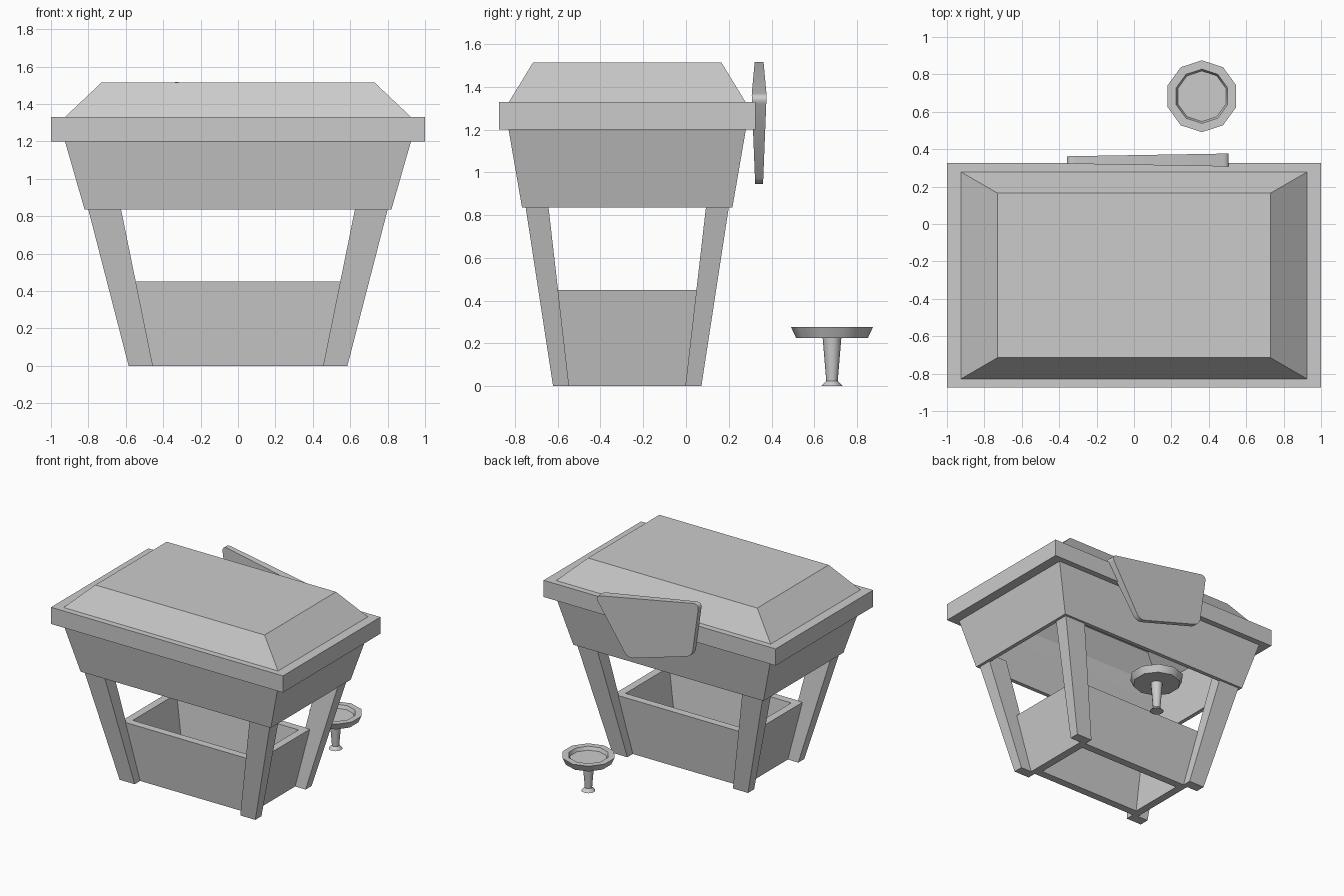
import bpy, bmesh
from math import radians, pi, cos, sin

if "Cube" in bpy.data.objects:
    bpy.data.objects.remove(bpy.data.objects["Cube"])

CY = -0.275  # centre of the booth in y


def finish(name, bm, smooth=None):
    bmesh.ops.recalc_face_normals(bm, faces=bm.faces[:])
    me = bpy.data.meshes.new(name)
    bm.to_mesh(me)
    bm.free()
    ob = bpy.data.objects.new(name, me)
    bpy.context.collection.objects.link(ob)
    if smooth:
        bpy.ops.object.select_all(action='DESELECT')
        ob.select_set(True)
        bpy.context.view_layer.objects.active = ob
        bpy.ops.object.shade_smooth_by_angle(angle=radians(smooth))
    return ob


def rect(x0, x1, y0, y1, z):
    return [(x0, y0, z), (x1, y0, z), (x1, y1, z), (x0, y1, z)]


def loft(name, loops, tube=False, smooth=None):
    """Bridge point loops; cap the ends, or join last to first for a tube."""
    bm = bmesh.new()
    rings = [[bm.verts.new(p) for p in lp] for lp in loops]
    pairs = list(zip(rings, rings[1:]))
    if tube:
        pairs.append((rings[-1], rings[0]))
    n = len(rings[0])
    for a, b in pairs:
        for i in range(n):
            j = (i + 1) % n
            bm.faces.new((a[i], a[j], b[j], b[i]))
    if not tube:
        bm.faces.new(rings[0])
        bm.faces.new(rings[-1])
    return finish(name, bm, smooth)


def box_loops(profile):
    return [rect(-hx, hx, CY - hy, CY + hy, z) for hx, hy, z in profile]


# Roof: hollow hipped shell
loft("roof", box_loops([(.90, .525, 1.33), (.715, .425, 1.495)][::-1]
                       + [(.925, .553, 1.33), (.73, .44, 1.515)]))

# Overhanging band and flared upper wall
loft("roof_band", box_loops([(1, .6, 1.2), (1, .6, 1.33), (.895, .525, 1.33), (.895, .525, 1.2)]), tube=True)
loft("upper_wall", box_loops([(.82, .492, .835), (.925, .555, 1.2), (.895, .525, 1.2), (.79, .462, .835)]), tube=True)

# Open basin between the legs
loft("lower_wall", box_loops([(.495, .28, 0), (.585, .33, .45), (.525, .27, .45), (.435, .22, 0)]), tube=True)

# Splayed, tapered legs
top = 0.90
k = top / 0.835
for sx, side in ((-1, "left"), (1, "right")):
    for sy, end in ((-1, "front"), (1, "back")):
        def foot(xi, xo, yi, yo, z):
            return rect(sx * xi, sx * xo, CY + sy * yi, CY + sy * yo, z)
        loft(f"{end}_{side}_leg", [
            foot(.455, .585, .272, .347, 0),
            foot(.455 + .17 * k, .585 + .215 * k, .272 + .096 * k, .347 + .128 * k, top)])

# Skewed sign board with rounded corners, thicker at one corner
corners = [(.525, 1.36, .035), (-.365, 1.525, .02), (-.305, 1.10, .02), (.25, .935, .018)]
bm = bmesh.new()
front = [bm.verts.new((x, .342 - t, z)) for x, z, t in corners]
back = [bm.verts.new((x, .342 + t, z)) for x, z, t in corners]
bm.faces.new(front)
bm.faces.new(back)
for i in range(4):
    j = (i + 1) % 4
    bm.faces.new((front[i], front[j], back[j], back[i]))
edges = [bm.edges.get((f, b)) for f, b in zip(front, back)]
bmesh.ops.bevel(bm, geom=edges, offset=.045, segments=4, profile=.5, affect='EDGES')
finish("sign_board", bm, 35)


# Ten-sided pedestal dish
def circle(r, z):
    return [(.363 + r * cos(pi / 2 + i * pi / 5), .683 + r * sin(pi / 2 + i * pi / 5), z)
            for i in range(10)]


loft("dish", [circle(*p) for p in [(.168, .225), (.192, .277), (.145, .277), (.135, .25)]], smooth=40)
loft("dish_stem", [circle(*p) for p in [(.05, 0), (.027, .025), (.044, .23)]], smooth=40)
